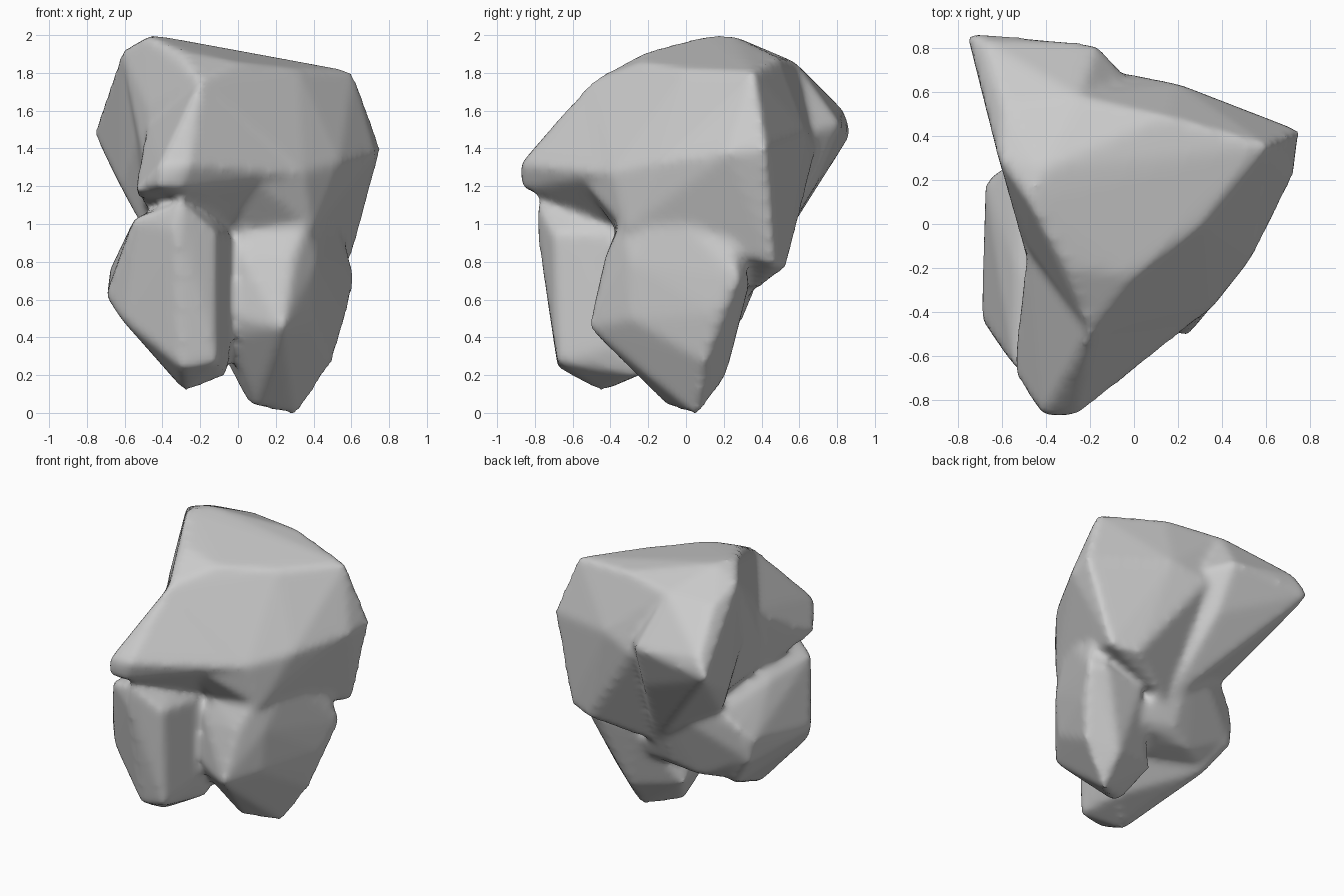
import bpy
import bmesh

default_cube = bpy.data.objects.get("Cube")
if default_cube:
    bpy.data.objects.remove(default_cube, do_unlink=True)

# Single stone colour
stone = bpy.data.materials.new("stone_grey")
stone.use_nodes = True
colour = (0.6, 0.6, 0.6, 1)
stone.diffuse_color = colour
stone.node_tree.nodes["Principled BSDF"].inputs["Base Color"].default_value = colour


def add_lump(name, corners):
    """Make a closed, faceted lump wrapped tightly around its corners."""
    bm = bmesh.new()
    for corner in corners:
        bm.verts.new(corner)
    wrapped = bmesh.ops.convex_hull(bm, input=bm.verts[:])
    inner = set(wrapped["geom_interior"]) | set(wrapped["geom_unused"])
    inner_verts = [v for v in inner if isinstance(v, bmesh.types.BMVert)]
    bmesh.ops.delete(bm, geom=inner_verts, context="VERTS")
    bmesh.ops.recalc_face_normals(bm, faces=bm.faces[:])
    mesh = bpy.data.meshes.new(name)
    bm.to_mesh(mesh)
    bm.free()
    mesh.materials.append(stone)
    lump = bpy.data.objects.new(name, mesh)
    bpy.context.collection.objects.link(lump)
    return lump


# Broad crown with a sloping top
crown = add_lump("stone_body", [
    (-.42, .25, 2), (-.48, .1, 2), (-.62, .3, 1.92), (-.3, -.2, 1.92),
    (0, -.24, 1.86), (.32, 0, 1.82), (.61, .36, 1.81), (-.6, .55, 1.84),
    (-.25, .58, 1.86), (.15, .49, 1.88), (-.2, -.5, 1.76),
    (.755, .425, 1.4), (.73, .23, 1.38), (.2, .64, 1.48), (-.05, .69, 1.4),
    (.54, -.15, 1.33), (.35, -.39, 1.28), (.05, -.59, 1.28),
    (-.48, -.1, 1.62), (-.5, .2, 1.1), (.4, .53, .77), (.59, .47, .79),
    (.57, .3, .88), (0, .33, .62), (-.45, -.3, 1.1), (.05, -.37, .97),
    (.4, -.32, .97),
])

# Spur reaching out at the back corner
spur = add_lump("back_spur", [
    (-.765, .875, 1.48), (-.69, .84, 1.6), (-.6, .55, 1.84),
    (-.25, .58, 1.86), (-.17, .82, 1.53), (-.64, .57, 1.24),
    (-.62, .4, 1.2), (-.62, .3, 1.9), (-.05, .69, 1.5), (-.14, .68, 1.2),
    (-.5, .3, .97), (-.48, .6, 1.12), (-.48, -.1, 1.62), (0, .33, .62),
])

# Beak overhanging the front
beak = add_lump("front_beak", [
    (-.41, -.875, 1.32), (-.26, -.875, 1.32), (-.41, -.87, 1.2),
    (-.31, -.86, 1.19), (-.55, -.68, 1.17), (-.53, -.5, 1.25),
    (-.2, -.5, 1.76), (-.48, -.05, 1.55), (.05, -.61, 1.28),
    (.35, -.39, 1.27), (.1, -.3, 1.6), (-.45, -.2, 1.05), (0, -.35, 1),
])

# Two stubby lobes underneath
right_lobe = add_lump("right_lobe", [
    (-.7, -.43, .62), (-.68, .18, .76), (-.6, .26, .85), (-.65, .21, .6),
    (-.5, .13, .38), (-.62, -.52, .5), (-.28, -.45, .115),
    (-.3, -.68, .24), (-.06, -.25, .2), (-.11, -.68, .27),
    (-.04, -.4, .35), (-.04, -.4, .95), (-.3, -.79, 1.12),
    (-.33, -.79, .97), (-.11, -.7, .95), (-.25, -.75, .78),
    (-.55, -.65, 1.03), (-.54, -.2, 1.02), (-.5, .28, .96),
    (-.3, .25, .6), (-.1, .1, .5), (-.2, -.3, 1.2),
])
left_lobe = add_lump("left_lobe", [
    (.24, -.515, .45), (0, -.41, .5), (-.05, -.33, .4), (-.05, -.33, .92),
    (.03, -.42, .82), (.28, -.43, .82), (.42, -.3, .8), (.4, -.29, .5),
    (.05, -.05, .06), (.31, .06, -.015), (.1, -.1, .04), (.5, .1, .27),
    (.57, .15, .53), (.62, .28, .71), (.5, .34, .7), (.2, .32, .66),
    (.45, .21, .45), (.3, .21, .19), (.2, .23, .45), (-.05, .1, .25),
    (.05, -.37, .97), (.36, -.35, 1), (.48, -.1, 1.1), (.57, .25, .9),
])

# Filling that joins the lobes beneath the spur
bridge = add_lump("rear_bridge", [
    (0, .33, .61), (-.1, .3, .5), (-.27, .23, .42), (-.64, .21, .62),
    (-.61, .25, .85), (-.5, .3, .97), (-.1, .5, 1), (-.5, .12, .4),
    (-.4, -.1, .45), (.1, 0, .4), (.2, -.1, .9), (.2, .23, .46),
])

# Fuse the lumps into one skin and soften the seams
lumps = [spur, beak, right_lobe, left_lobe, bridge]
for lump in lumps:
    fuse = crown.modifiers.new("fuse_" + lump.name, "BOOLEAN")
    fuse.operation = "UNION"
    fuse.solver = "EXACT"
    fuse.object = lump
skin = crown.modifiers.new("skin", "REMESH")
skin.mode = "VOXEL"
skin.voxel_size = 0.025
soften = crown.modifiers.new("soften", "SMOOTH")
soften.factor = 0.5
soften.iterations = 8

bpy.context.view_layer.update()
depsgraph = bpy.context.evaluated_depsgraph_get()
fused = bpy.data.meshes.new_from_object(crown.evaluated_get(depsgraph))
crown.modifiers.clear()
crown.data = fused
for lump in lumps:
    bpy.data.objects.remove(lump, do_unlink=True)

# Rest the stone on the ground with smooth shading
ground = min(v.co.z for v in fused.vertices)
for v in fused.vertices:
    v.co.z -= ground
fused.materials.clear()
fused.materials.append(stone)
for face in fused.polygons:
    face.material_index = 0
    face.use_smooth = True
fused.update()
